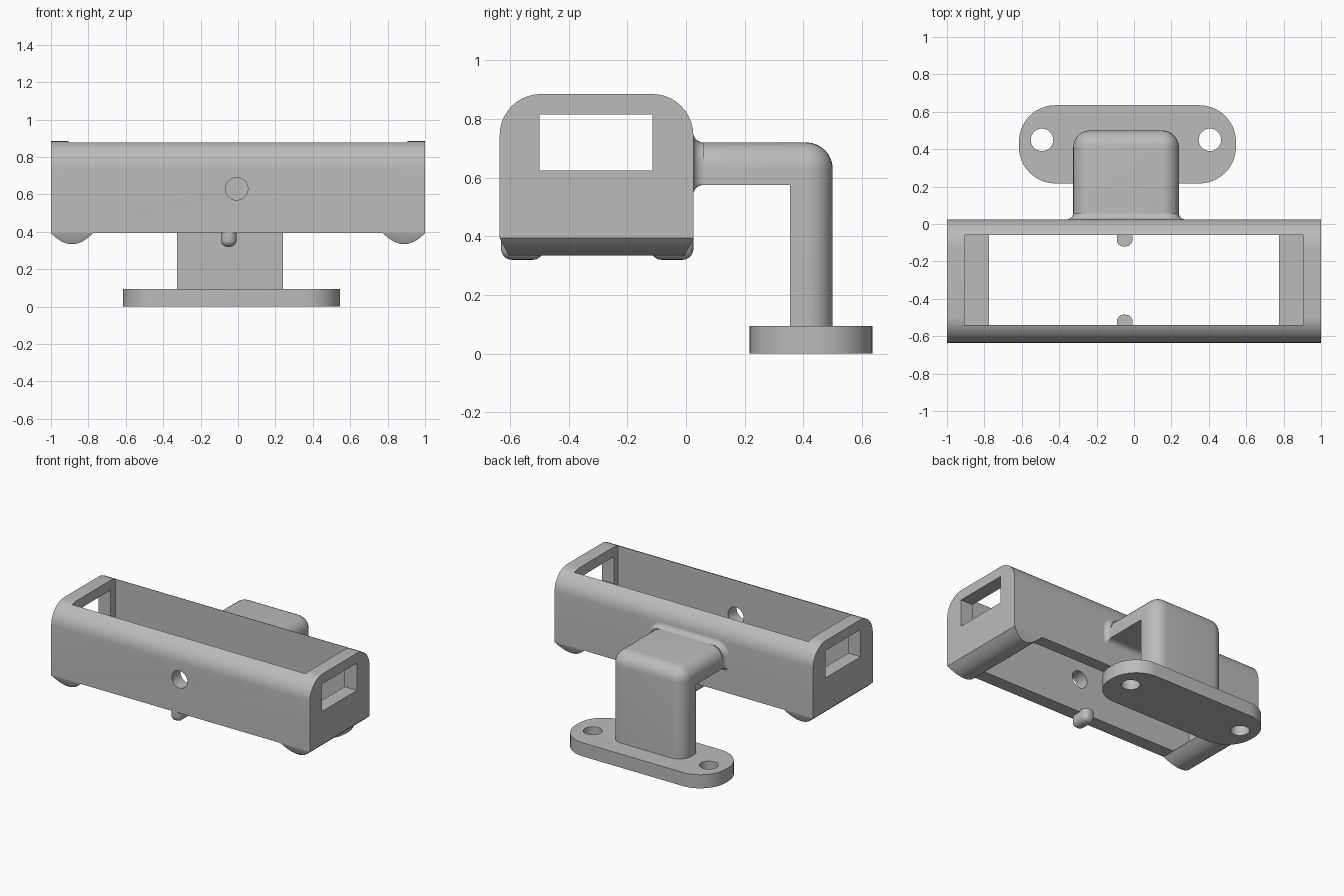
import bpy, bmesh
from math import pi, sin, cos, radians
from mathutils import Matrix, Vector

if "Cube" in bpy.data.objects:
    bpy.data.objects.remove(bpy.data.objects["Cube"])

grey = bpy.data.materials.new("plain grey")
grey.use_nodes = True
colour = (0.5, 0.5, 0.5, 1)
grey.diffuse_color = colour
grey.node_tree.nodes["Principled BSDF"].inputs["Base Color"].default_value = colour


def finish(bm, name):
    bmesh.ops.recalc_face_normals(bm, faces=bm.faces)
    mesh = bpy.data.meshes.new(name)
    bm.to_mesh(mesh)
    bm.free()
    ob = bpy.data.objects.new(name, mesh)
    bpy.context.collection.objects.link(ob)
    mesh.materials.append(grey)
    smooth(ob)
    return ob


def smooth(ob):
    ob.data.shade_smooth()
    ob.data.set_sharp_from_angle(angle=radians(30))


def prism(points, axis, lo, hi):
    """Extrude a 2D outline along x or z."""
    bm = bmesh.new()
    place = {"x": lambda a, b: (lo, a, b), "z": lambda a, b: (a, b, lo)}[axis]
    face = bm.faces.new([bm.verts.new(place(*p)) for p in points])
    made = bmesh.ops.extrude_face_region(bm, geom=[face])["geom"]
    step = Vector((1, 0, 0)) if axis == "x" else Vector((0, 0, 1))
    bmesh.ops.translate(bm, vec=step * (hi - lo),
                        verts=[v for v in made if isinstance(v, bmesh.types.BMVert)])
    return bm


def rounded(a0, a1, b0, b1, low, high, n=10):
    """Rectangle outline with separate lower and upper corner radii."""
    pts = []
    for a, b, r, sa, sb, start in ((a1, b0, low, -1, 1, -pi / 2), (a1, b1, high, -1, -1, 0),
                                   (a0, b1, high, 1, -1, pi / 2), (a0, b0, low, 1, 1, pi)):
        if r == 0:
            pts.append((a, b))
            continue
        for i in range(n + 1):
            t = start + pi / 2 * i / n
            pts.append((a + sa * r + r * cos(t), b + sb * r + r * sin(t)))
    return pts


def box(x0, x1, y0, y1, z0, z1):
    return prism(rounded(y0, y1, z0, z1, 0, 0), "x", x0, x1)


def cylinder(r, depth, centre, turn=0):
    bm = bmesh.new()
    bmesh.ops.create_cone(bm, cap_ends=True, segments=40, radius1=r, radius2=r, depth=depth,
                          matrix=Matrix.Translation(centre) @ Matrix.Rotation(turn, 4, "X"))
    return bm


def cut(ob, cutters):
    for bm in cutters:
        tool = finish(bm, "cutter")
        tool.hide_render = True
        mod = ob.modifiers.new("cut", "BOOLEAN")
        mod.operation, mod.solver, mod.object = "DIFFERENCE", "EXACT", tool
        bpy.context.view_layer.objects.active = ob
        bpy.ops.object.modifier_apply(modifier=mod.name)
        bpy.data.objects.remove(tool)
    smooth(ob)


# Open housing with rounded shoulders, end windows and a front hole
housing = finish(prism(rounded(-.635, .025, .395, .885, 0, .14), "x", -1, 1), "housing")
cut(housing, [box(-.905, .905, -.54, -.06, .2, 1.2),
              box(-1.2, 1.2, -.5, -.115, .625, .815),
              cylinder(.06, .3, (-.007, -.6, .63), pi / 2)])

# Curved feet under both ends, tapered toward front and back
for side, name in ((-1, "right_foot"), (1, "left_foot")):
    bm = bmesh.new()
    rings = []
    for i in range(17):
        t = i / 16
        x = side * (1 - .225 * t)
        drop = .06 * (1 - (2 * t - 1) ** 2)
        inset = .5 * drop
        rings.append([bm.verts.new(p) for p in (
            (x, -.635, .397), (x, -.635, .394), (x, -.635 + inset, .394 - drop),
            (x, .025 - inset, .394 - drop), (x, .025, .394), (x, .025, .397))])
    for a, b in zip(rings, rings[1:]):
        for i in range(6):
            j = (i + 1) % 6
            bm.faces.new((a[i], a[j], b[j], b[i]))
    bm.faces.new(rings[0])
    bm.faces.new(rings[-1])
    finish(bm, name)

# Small round-nosed pegs under the middle of each long wall
for y, name in ((-.555, "front_peg"), (-.045, "back_peg")):
    bm = box(-.092, -.008, y - .075, y + .07, .32, .405)
    bmesh.ops.bevel(bm, geom=[e for e in bm.edges if min(v.co.z for v in e.verts) < .35],
                    offset=.036, segments=6, profile=.5, affect="EDGES", clamp_overlap=True)
    finish(bm, name)

# Elbow bracket: arm and post with rounded outer edges
elbow = [(.01, .575), (.355, .575), (.355, .08), (.5, .08), (.5, .72), (.01, .72)]
bm = prism(elbow, "x", -.325, .24)


def outer(e):
    a, b = (v.co for v in e.verts)
    return all(p.y > .49 or p.z > .71 for p in (a, b)) and not (
        abs(a.x - b.x) > .1 and (a.y < .1 or a.z < .1))


bmesh.ops.bevel(bm, geom=[e for e in bm.edges if outer(e)], offset=.09, segments=8,
                profile=.5, affect="EDGES", clamp_overlap=True)
finish(bm, "elbow_bracket")

# Concave flare where the arm meets the housing
bm = bmesh.new()
rings = []
for i in range(9):
    t = pi / 2 * i / 8
    o = .036 * (1 - sin(t))
    y = .024 + .036 * (1 - cos(t))
    rings.append([bm.verts.new((x, y, z)) for x, z in
                  rounded(-.325 - o, .24 + o, .575 - o, .72 + o, .004 + o, .07 + o)])
for a, b in zip(rings, rings[1:]):
    for i in range(len(a)):
        j = (i + 1) % len(a)
        bm.faces.new((a[i], a[j], b[j], b[i]))
bm.faces.new(rings[0])
bm.faces.new(rings[-1])
finish(bm, "arm_flare")

# Mounting plate with two screw holes
plate = finish(prism(rounded(-.615, .545, .217, .635, .195, .195, 14), "z", 0, .095),
               "mounting_plate")
cut(plate, [cylinder(.06, .4, (x, .45, .05)) for x in (-.492, .406)])
